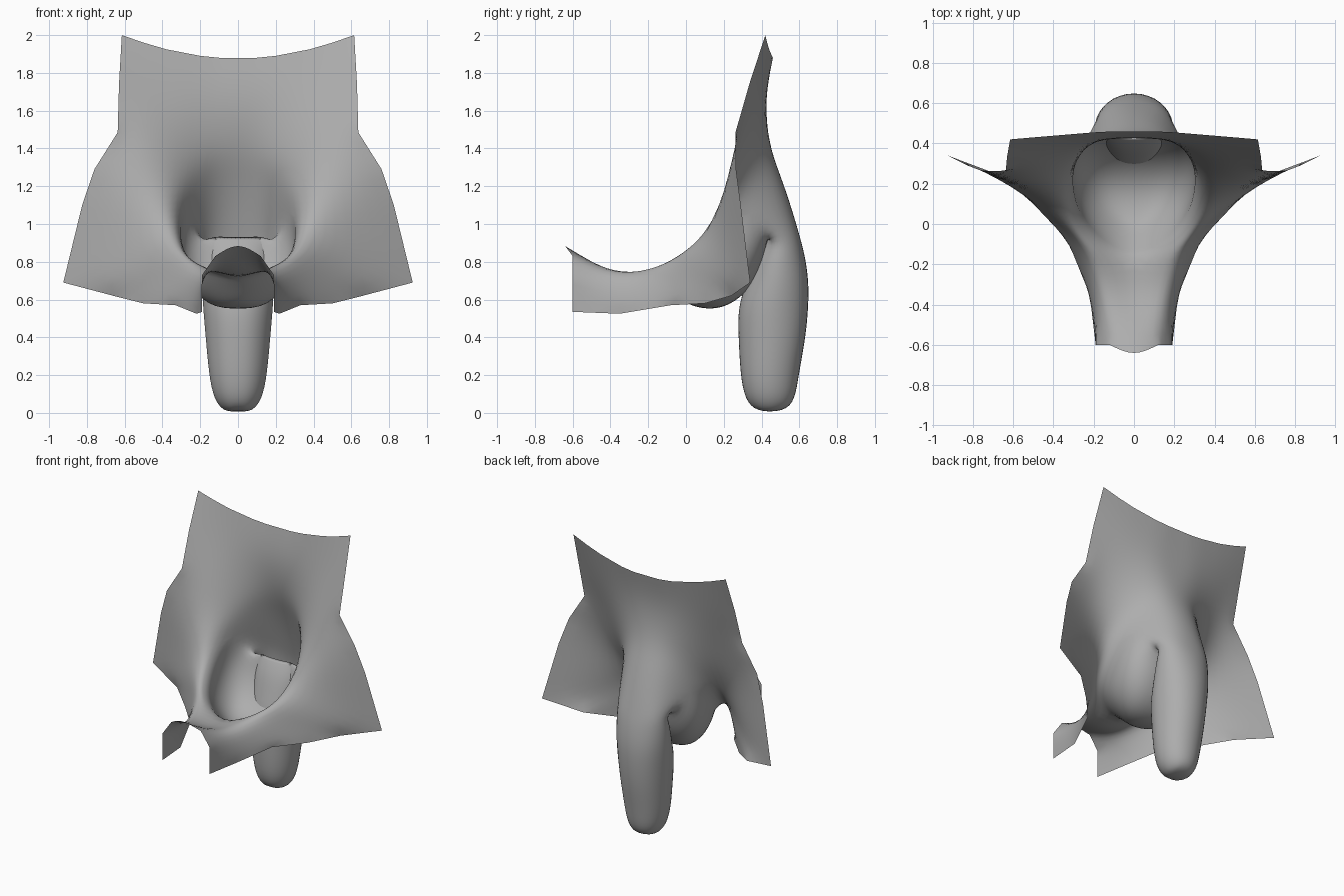
import bpy, bmesh, math

grey = bpy.data.materials.new("plain_grey")
grey.diffuse_color = (0.42, 0.42, 0.42, 1)


def patch(bm, rows):
    vs = [[bm.verts.new(p) for p in r] for r in rows]
    for a, b in zip(vs, vs[1:]):
        for i in range(len(a) - 1):
            bm.faces.new((a[i], a[i + 1], b[i + 1], b[i]))
    return vs


# All patches are the right half and share edges; they are welded and mirrored
# Upper sheet
top = [
    [(0, .46, 1.88), (.1, .46, 1.88), (.2, .455, 1.89), (.38, .44, 1.925), (.5, .43, 1.96), (.615, .42, 2.0)],
    [(0, .415, 1.66), (.1, .415, 1.66), (.2, .41, 1.66), (.36, .385, 1.67), (.5, .36, 1.70), (.63, .335, 1.74)],
    [(0, .44, 1.42), (.1, .435, 1.41), (.2, .405, 1.40), (.36, .32, 1.42), (.5, .27, 1.45), (.637, .262, 1.485)],
]
# Rim where the pouch joins, from front to rear
rim = [(.24, .38, 1.24), (.29, .33, 1.08), (.31, .21, .95), (.28, .07, .83), (.2, -.07, .75), (0, -.2, .70)]
# Side wings and rear channel
wing = [
    top[2][2:],
    [rim[0], (.37, .24, 1.22), (.54, .2, 1.25), (.76, .265, 1.29)],
    [rim[1], (.36, .12, 1.06), (.56, .18, 1.05), (.825, .29, 1.10)],
    [rim[2], (.335, .03, .95), (.58, .19, .85), (.925, .34, .69)],
    [rim[3], (.31, -.04, .89), (.46, .08, .74), (.66, .24, .62)],
    [rim[4], (.26, -.1, .84), (.37, -.01, .70), (.5, .1, .58)],
    [rim[5], (.20, -.21, .79), (.28, -.14, .67), (.33, -.08, .57)],
    [(0, -.37, .70), (.15, -.37, .76), (.2, -.36, .65), (.22, -.35, .525)],
    [(0, -.66, .91), (.12, -.6, .83), (.19, -.6, .73), (.19, -.6, .535)],
]
# Root of the tube, swelling out of the upper sheet
joint = (.2, .50, .93)
root = [
    top[2][:3],
    [(0, .51, 1.26), (.14, .48, 1.25), rim[0]],
    [(0, .57, 1.09), (.16, .535, 1.08), rim[1]],
    [(0, .61, .93), (.145, .59, .93), joint],
]
# Pouch
fold = [joint, (.15, .455, .94), (.08, .435, .94), (0, .43, .94)]
pouch = [
    fold,
    [rim[1], (.285, .38, .89), (.17, .41, .78), (0, .41, .79)],
    [rim[2], (.315, .27, .79), (.21, .31, .63), (0, .33, .63)],
    [rim[3], (.29, .13, .71), (.18, .19, .55), (0, .19, .545)],
    [rim[4], (.2, .01, .66), (.13, .06, .56), (0, .06, .55)],
    [rim[5], (0, -.14, .66), (0, -.06, .61), (0, -.06, .61)],
]
# Hanging tube: half rings of (z, y min, y max, half width) under the root and fold
tube = [root[-1] + fold[1:]]
for z, y0, y1, w in [(.84, .365, .64, .2), (.7, .32, .665, .2), (.56, .27, .665, .193),
                     (.4, .275, .65, .178), (.2, .285, .61, .16), (.07, .31, .59, .133),
                     (.005, .37, .53, .075)]:
    ring = []
    for deg in (90, 45, 0, -35, -65, -90):
        a = math.radians(deg)
        k = 1.04 if abs(deg) < 90 else 1
        x = 0 if k == 1 else w * k * math.cos(a)
        ring.append((x, (y0 + y1) / 2 + (y1 - y0) / 2 * k * math.sin(a), z))
    tube.append(ring)

bm = bmesh.new()
for rows in (top, wing, root, pouch):
    patch(bm, rows)
bm.faces.new(patch(bm, tube)[-1])
bmesh.ops.remove_doubles(bm, verts=bm.verts, dist=0.0005)
bmesh.ops.recalc_face_normals(bm, faces=bm.faces)

# Keep the cut outline angular and the fold behind the tube tight
crease = bm.verts.layers.float.new("crease_vert")
edge_crease = bm.edges.layers.float.new("crease_edge")
for v in bm.verts:
    if v.is_boundary and v.co.x > 0.01:
        v[crease] = 1.0
line = {tuple(round(c, 3) for c in p) for p in rim[1:] + fold[1:]}
for e in bm.edges:
    if all(tuple(round(c, 3) for c in v.co) in line for v in e.verts):
        e[edge_crease] = 0.5

me = bpy.data.meshes.new("skin_panel")
bm.to_mesh(me)
bm.free()
ob = bpy.data.objects.new("skin_panel", me)
bpy.context.collection.objects.link(ob)
me.materials.append(grey)
for p in me.polygons:
    p.use_smooth = True
m = ob.modifiers.new("mirror", 'MIRROR')
m.use_clip = True
s = ob.modifiers.new("smooth", 'SUBSURF')
s.levels = s.render_levels = 2
